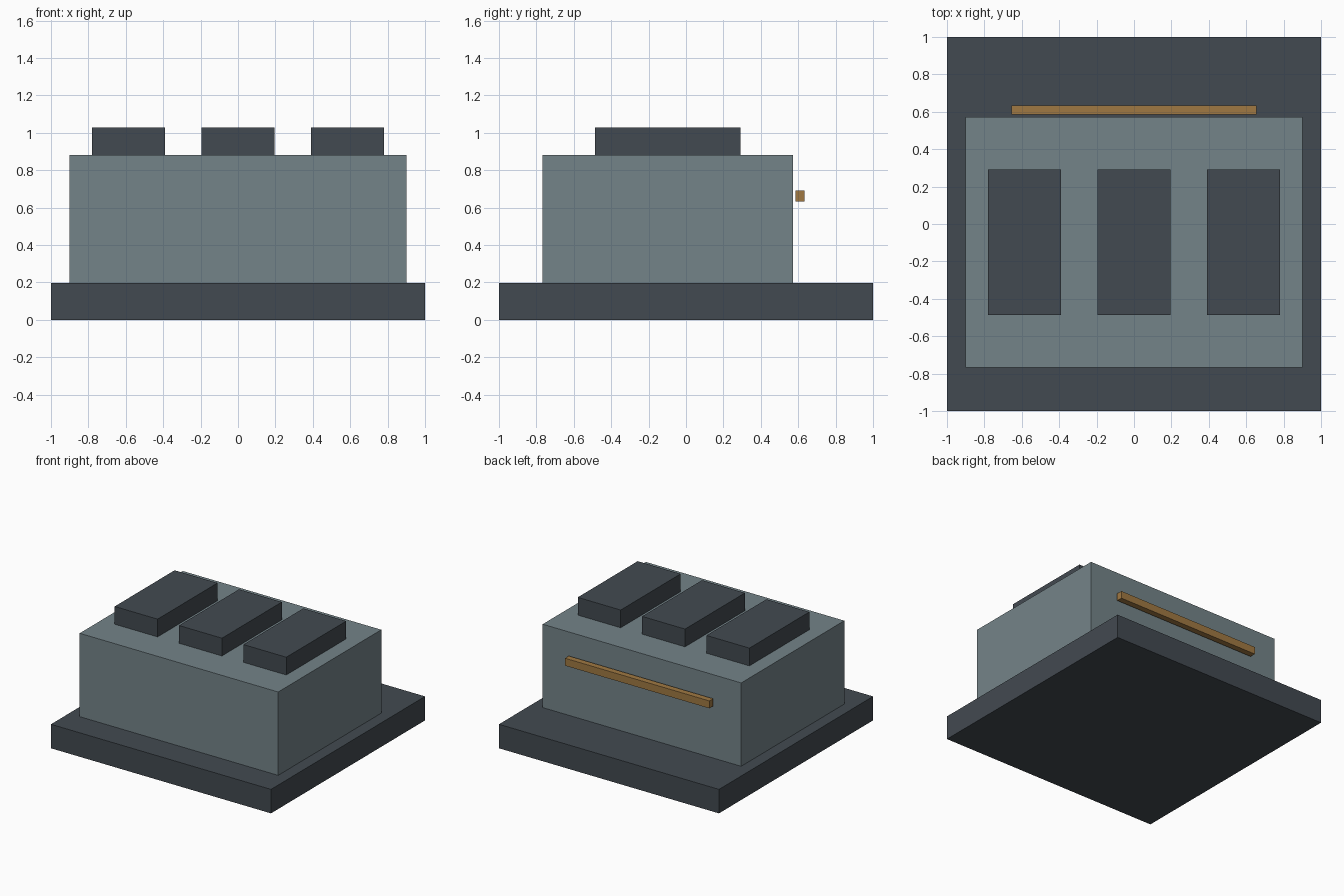
import bpy

if "Cube" in bpy.data.objects:
    bpy.data.objects.remove(bpy.data.objects["Cube"])


def material(name, rgb):
    mat = bpy.data.materials.new(name)
    mat.diffuse_color = (*rgb, 1.0)
    mat.use_nodes = True
    mat.node_tree.nodes["Principled BSDF"].inputs["Base Color"].default_value = mat.diffuse_color
    return mat


def box(name, low, high, mat):
    """Axis-aligned box between two opposite corners."""
    center = [(a + b) / 2 for a, b in zip(low, high)]
    size = [b - a for a, b in zip(low, high)]
    bpy.ops.mesh.primitive_cube_add(size=1, location=center)
    obj = bpy.context.object
    obj.name = name
    obj.scale = size
    bpy.ops.object.transform_apply(location=False, rotation=False, scale=True)
    obj.data.materials.append(mat)
    return obj


dark = material("dark_slate", (0.055, 0.068, 0.082))
grey = material("blue_grey", (0.175, 0.23, 0.25))
brass = material("brass", (0.35, 0.19, 0.055))

BASE_TOP, BODY_TOP, BLOCK_TOP = 0.197, 0.882, 1.028

# Square plinth
box("base", (-1, -1, 0), (1, 1, BASE_TOP), dark)

# Main housing, set towards the front
box("body", (-0.902, -0.767, BASE_TOP), (0.902, 0.572, BODY_TOP), grey)

# Three raised roof blocks
for i, x in enumerate((-0.585, 0, 0.585)):
    box(f"roof_block_{i + 1}", (x - 0.195, -0.487, BODY_TOP),
        (x + 0.195, 0.291, BLOCK_TOP), dark)

# Long rail standing just off the back face
box("back_rail", (-0.656, 0.585, 0.631), (0.656, 0.634, 0.692), brass)
